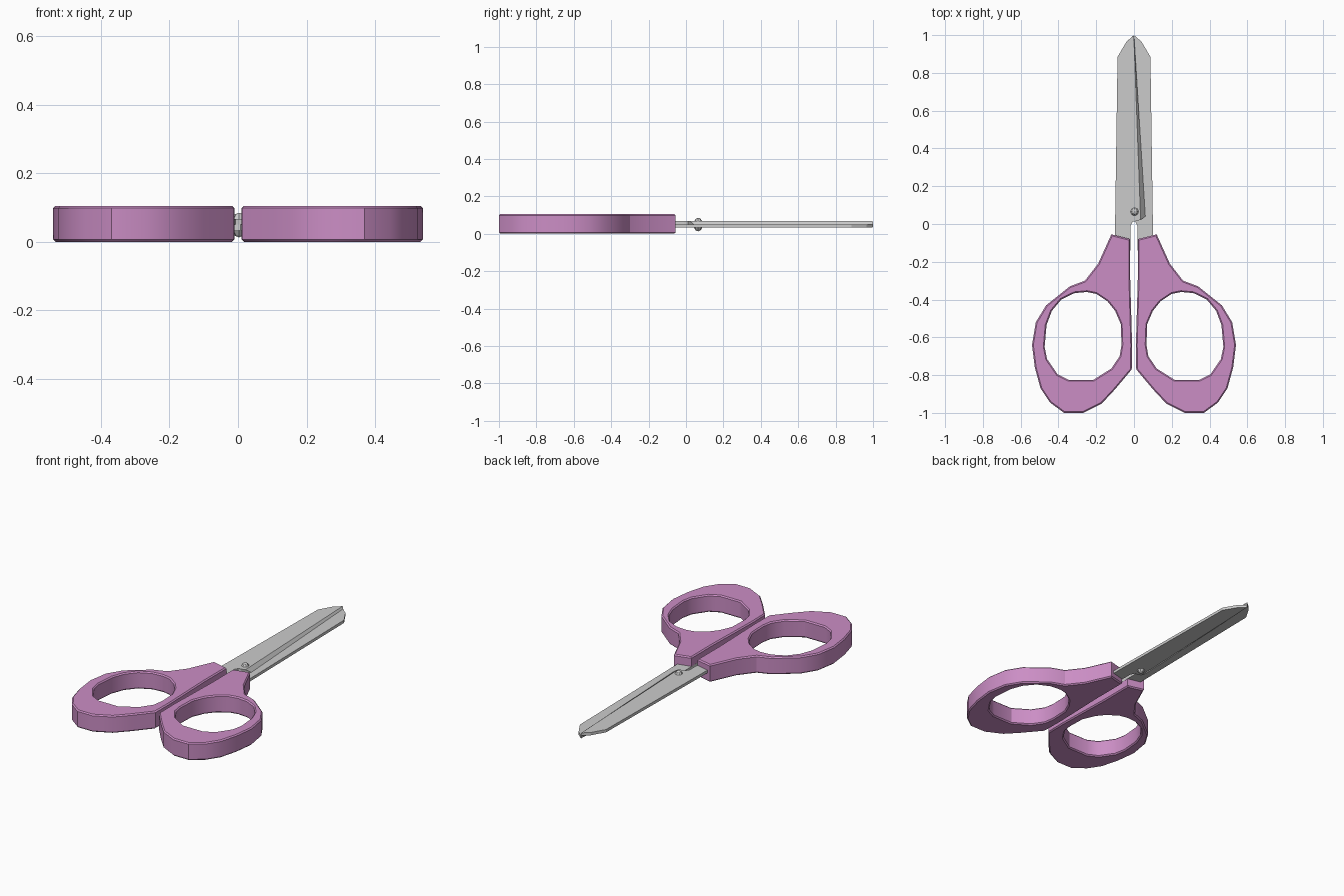
import bpy, bmesh, math
from mathutils import Matrix

if "Cube" in bpy.data.objects:
    bpy.data.objects.remove(bpy.data.objects["Cube"])

pink = bpy.data.materials.new("pink_plastic")
pink.diffuse_color = (0.6, 0.27, 0.56, 1)
pink.use_nodes = True
pink.node_tree.nodes["Principled BSDF"].inputs["Base Color"].default_value = pink.diffuse_color

OUTER = [(.02, -.08), (.12, -.055), (.19, -.21), (.26, -.30), (.34, -.33), (.465, -.43),
         (.52, -.52), (.54, -.64), (.525, -.76), (.495, -.87), (.445, -.945), (.37, -1),
         (.27, -1), (.17, -.95), (.10, -.875), (.012, -.77), (.01, -.64), (.02, -.29)]
HOLE = [(.066, -.64), (.07, -.53), (.10, -.46), (.14, -.41), (.20, -.37), (.25, -.36),
        (.315, -.366), (.385, -.40), (.435, -.46), (.463, -.535), (.473, -.65),
        (.46, -.715), (.405, -.795), (.345, -.825), (.215, -.825), (.12, -.765), (.076, -.70)]
HEIGHT, BEVEL = .105, .007


def add_object(name, bm, mat=None, smooth=None):
    bmesh.ops.recalc_face_normals(bm, faces=bm.faces)
    me = bpy.data.meshes.new(name)
    bm.to_mesh(me)
    bm.free()
    ob = bpy.data.objects.new(name, me)
    bpy.context.collection.objects.link(ob)
    if mat:
        me.materials.append(mat)
    if smooth:
        bpy.ops.object.select_all(action='DESELECT')
        ob.select_set(True)
        bpy.context.view_layer.objects.active = ob
        bpy.ops.object.shade_smooth_by_angle(angle=math.radians(smooth))
    return ob


def handle(name, side):
    # filled 2D outline with finger hole, extruded with a small chamfer
    cu = bpy.data.curves.new(name + "_outline", 'CURVE')
    cu.dimensions, cu.fill_mode = '2D', 'BOTH'
    cu.extrude, cu.bevel_depth, cu.bevel_resolution = HEIGHT / 2 - BEVEL, BEVEL, 0
    cu.offset = -BEVEL
    for pts in (OUTER, HOLE):
        sp = cu.splines.new('POLY')
        sp.points.add(len(pts) - 1)
        for p, (x, y) in zip(sp.points, pts):
            p.co = (side * x, y, 0, 1)
        sp.use_cyclic_u = True
    tmp = bpy.data.objects.new(name + "_outline", cu)
    bpy.context.collection.objects.link(tmp)
    me = bpy.data.meshes.new_from_object(tmp.evaluated_get(bpy.context.evaluated_depsgraph_get()))
    bpy.data.objects.remove(tmp)
    bm = bmesh.new()
    bm.from_mesh(me)
    bmesh.ops.remove_doubles(bm, verts=bm.verts, dist=1e-4)
    bmesh.ops.translate(bm, verts=bm.verts, vec=(0, 0, HEIGHT / 2))
    return add_object(name, bm, pink, 30)


def blade(name, flip):
    # flat plate whose right side slopes down to the cutting edge
    base = [(-.02, -.15), (-.1, -.15), (-.1, 0), (-.087, .885), (-.04, .965)]
    inner = [(.01, .015), (-.007, .012), (-.018, -.01)]
    top = base + [(-.001, .998), (.035, .022)] + inner
    low = base + [(0, 1), (.06, .04)] + inner
    bm = bmesh.new()
    a = [bm.verts.new((x, y, .017)) for x, y in top]
    b = [bm.verts.new((x, y, 0)) for x, y in low]
    bm.faces.new(a)
    bm.faces.new(b[::-1])
    for i in range(len(a)):
        j = (i + 1) % len(a)
        bm.faces.new((a[i], b[i], b[j], a[j]))
    if flip:
        bmesh.ops.rotate(bm, verts=bm.verts, matrix=Matrix.Rotation(math.pi, 3, 'Y'))
    bmesh.ops.translate(bm, verts=bm.verts, vec=(0, 0, .05))
    return add_object(name, bm)


handle("right_handle", 1)
handle("left_handle", -1)
blade("upper_blade", False)
blade("lower_blade", True)

# pivot rivet
bm = bmesh.new()
bmesh.ops.create_uvsphere(bm, u_segments=8, v_segments=6, radius=1)
bmesh.ops.scale(bm, verts=bm.verts, vec=(.025, .025, .036))
bmesh.ops.translate(bm, verts=bm.verts, vec=(.003, .065, .049))
add_object("pivot_rivet", bm)
